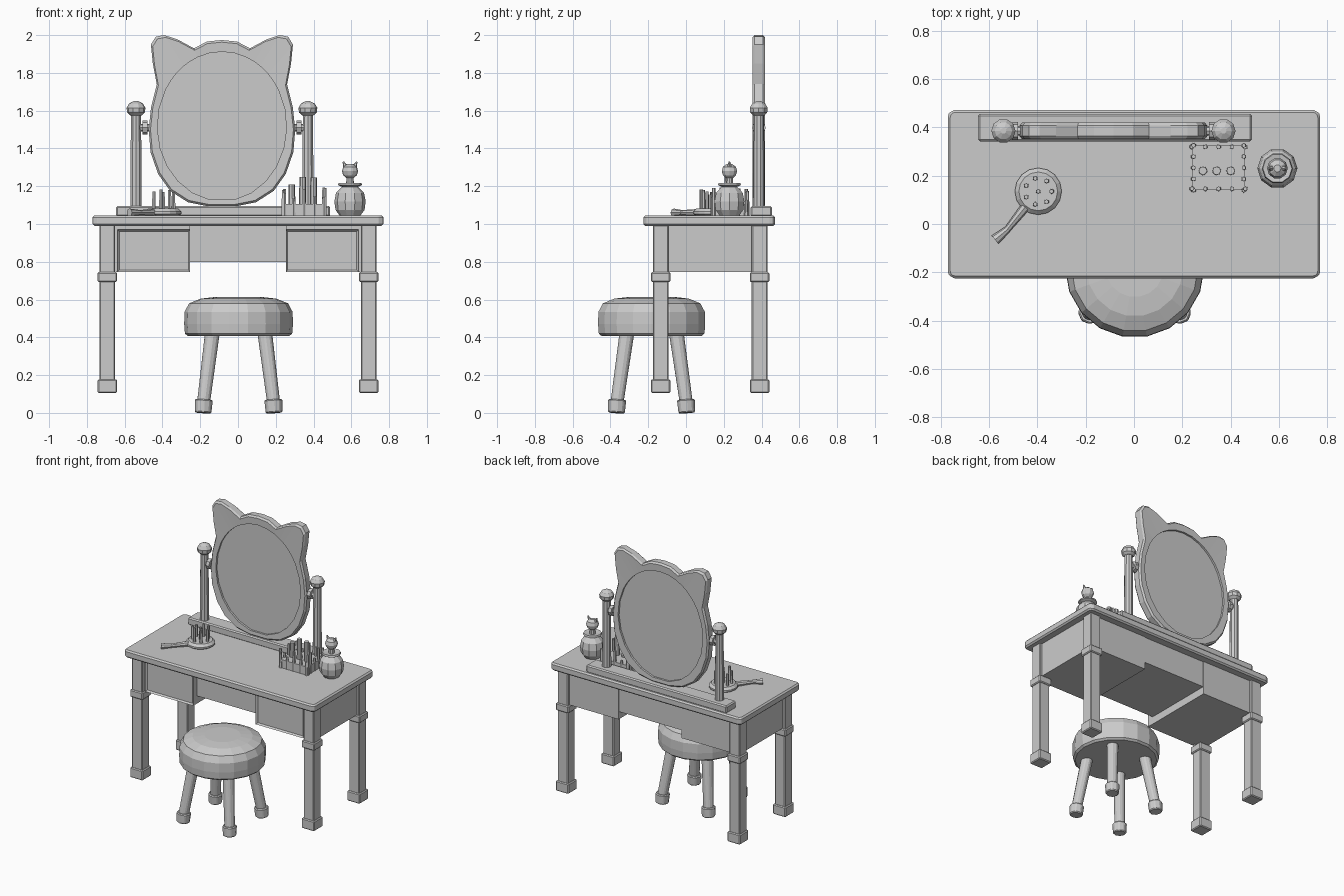
import bpy, bmesh, math, random
from mathutils import Vector

if "Cube" in bpy.data.objects:
    bpy.data.objects.remove(bpy.data.objects["Cube"])

random.seed(4)


def finish(name, bm, bevel=0, segs=1):
    bmesh.ops.recalc_face_normals(bm, faces=bm.faces[:])
    me = bpy.data.meshes.new(name)
    bm.to_mesh(me)
    bm.free()
    ob = bpy.data.objects.new(name, me)
    bpy.context.collection.objects.link(ob)
    if bevel:
        mod = ob.modifiers.new("bevel", 'BEVEL')
        mod.width, mod.segments, mod.limit_method = bevel, segs, 'ANGLE'
    return ob


def add_box(bm, x0, x1, y0, y1, z0, z1):
    vs = bmesh.ops.create_cube(bm, size=1)["verts"]
    for v in vs:
        v.co = Vector((x1 if v.co.x > 0 else x0, y1 if v.co.y > 0 else y0, z1 if v.co.z > 0 else z0))
    return vs


def box(name, *dims, bevel=0):
    bm = bmesh.new()
    add_box(bm, *dims)
    return finish(name, bm, bevel)


def add_rod(bm, a, b, r1, r2, n=8):
    a, b = Vector(a), Vector(b)
    d = b - a
    m = d.to_track_quat('Z', 'Y').to_matrix().to_4x4()
    m.translation = (a + b) / 2
    bmesh.ops.create_cone(bm, cap_ends=True, segments=n, radius1=r1, radius2=r2, depth=d.length, matrix=m)


def lathe(name, profile, centre, n):
    bm = bmesh.new()
    rings = []
    for r, z in profile:
        rings.append([bm.verts.new((centre[0] + r * math.cos(2 * math.pi * i / n),
                                    centre[1] + r * math.sin(2 * math.pi * i / n), z)) for i in range(n)])
    for a, b in zip(rings, rings[1:]):
        for i in range(n):
            bm.faces.new((a[i], a[(i + 1) % n], b[(i + 1) % n], b[i]))
    bm.faces.new(rings[0])
    bm.faces.new(rings[-1])
    return finish(name, bm)


# Table top with rounded corners
bm = bmesh.new()
add_box(bm, -0.77, 0.77, -0.225, 0.472, 0.99, 1.045)
bmesh.ops.bevel(bm, geom=[e for e in bm.edges if abs((e.verts[0].co - e.verts[1].co).z) > 0.01],
                offset=0.03, segments=3, profile=0.5, affect='EDGES')
finish("table_top", bm, 0.01)

# Table legs with collars and feet
for sx, side in ((-1, "left"), (1, "right")):
    for cy, end in ((-0.134, "front"), (0.39, "back")):
        bm = bmesh.new()
        for h, z0, z1 in ((0.042, 0.14, 0.995), (0.051, 0.105, 0.178), (0.051, 0.692, 0.745)):
            cx = sx * 0.692
            add_box(bm, cx - h, cx + h, cy - h, cy + h, z0, z1)
        finish(f"{end}_{side}_table_leg", bm, 0.006)

    # Drawer case with an inset front
    bm = bmesh.new()
    a, b = sorted((sx * 0.253, sx * 0.715))
    add_box(bm, a, b, -0.135, 0.415, 0.745, 0.995)
    finish(f"{side}_drawer_case", bm)
    bm = bmesh.new()
    a, b = sorted((sx * 0.253, sx * 0.638))
    add_box(bm, a, b, -0.158, -0.13, 0.747, 0.97)
    face = min(bm.faces, key=lambda f: f.calc_center_median().y)
    bmesh.ops.inset_region(bm, faces=[face], thickness=0.014, depth=0)
    bmesh.ops.translate(bm, verts=face.verts[:], vec=(0, 0.012, 0))
    finish(f"{side}_drawer_front", bm)

box("centre_apron", -0.26, 0.26, -0.11, 0.41, 0.80, 0.995)

# Mirror base, posts, caps and pivots
MX, MY = -0.085, 0.385
box("mirror_base", -0.645, 0.488, 0.342, 0.455, 1.04, 1.095, bevel=0.008)
for s, side in ((-1, "left"), (1, "right")):
    px = MX + s * 0.455
    bm = bmesh.new()
    add_rod(bm, (px, MY, 1.09), (px, MY, 1.6), 0.032, 0.028, 10)
    finish(f"{side}_mirror_post", bm)
    lathe(f"{side}_post_cap", [(0.03, 1.575), (0.047, 1.59), (0.05, 1.615), (0.036, 1.638), (0.012, 1.65)], (px, MY), 10)
    bm = bmesh.new()
    add_rod(bm, (px, MY, 1.51), (MX + s * 0.37, MY, 1.51), 0.02, 0.02)
    add_rod(bm, (MX + s * 0.42, MY, 1.51), (MX + s * 0.395, MY, 1.51), 0.037, 0.037)
    finish(f"{side}_mirror_pivot", bm)

# Eared mirror frame: half outline mirrored, bridged to an oval hole
half = [(0.08, 1.966), (0.148, 1.93), (0.237, 1.978), (0.306, 2.0), (0.35, 1.992), (0.376, 1.95),
        (0.366, 1.85), (0.345, 1.74), (0.375, 1.62), (0.388, 1.5), (0.378, 1.38), (0.338, 1.265),
        (0.274, 1.175), (0.18, 1.115), (0.07, 1.093)]
outline = [(0, 1.974)] + half + [(-x, z) for x, z in reversed(half)]
RX, RZ, CZ = 0.342, 0.395, 1.517


def oval(x, z, k=1.0):
    a = math.atan2((z - CZ) / RZ, x / RX)
    return (k * RX * math.cos(a), CZ + k * RZ * math.sin(a))


bm = bmesh.new()
inner = [oval(x, z) for x, z in outline]
mid = [(x * 0.975, CZ + (z - CZ) * 0.975) for x, z in outline]
rings = []
for pts, y in ((inner, -0.032), (mid, -0.034), (outline, -0.022), (outline, 0.022), (mid, 0.034), (inner, 0.032)):
    rings.append([bm.verts.new((MX + x, MY + y, z)) for x, z in pts])
n = len(outline)
for a, b in zip(rings, rings[1:] + rings[:1]):
    for i in range(n):
        bm.faces.new((a[i], a[(i + 1) % n], b[(i + 1) % n], b[i]))
finish("mirror_frame", bm)

# Mirror glass
bm = bmesh.new()
loops = [[bm.verts.new((MX + x * 1.01, MY + y, z)) for x, z in inner] for y in (-0.018, 0.018)]
for loop in loops:
    bm.faces.new(loop)
for i in range(n):
    bm.faces.new((loops[0][i], loops[0][(i + 1) % n], loops[1][(i + 1) % n], loops[1][i]))
finish("mirror_glass", bm)

# Stool cushion and splayed legs
SX, SY = 0.003, -0.182
lathe("stool_seat", [(0.27, 0.408), (0.284, 0.42), (0.288, 0.47), (0.286, 0.535), (0.262, 0.58),
                     (0.2, 0.605), (0.12, 0.614)], (SX, SY), 18)
for sx in (-1, 1):
    for sy in (-1, 1):
        bm = bmesh.new()
        top = Vector((SX + sx * 0.138, SY + sy * 0.13, 0.43))
        foot = Vector((SX + sx * 0.188, SY + sy * 0.186, 0.035))
        add_rod(bm, foot, top, 0.036, 0.041, 8)
        add_rod(bm, foot - Vector((0, 0, 0.035)), foot + Vector((-sx * 0.004, -sy * 0.004, 0.035)), 0.046, 0.05, 8)
        finish(f"stool_leg_{'left' if sx < 0 else 'right'}_{'front' if sy < 0 else 'back'}", bm, 0.006)

# Hairbrush lying on the table, bristles up
BX, BY = -0.396, 0.135
lathe("brush_head", [(0.085, 1.046), (0.097, 1.054), (0.097, 1.066), (0.08, 1.082)], (BX, BY), 16)
bm = bmesh.new()
add_rod(bm, (-0.45, 0.07, 1.06), (-0.53, -0.03, 1.06), 0.02, 0.013)
add_rod(bm, (-0.52, -0.02, 1.06), (-0.575, -0.065, 1.06), 0.014, 0.022)
finish("brush_handle", bm)
bm = bmesh.new()
spots = [(BX, BY)] + [(BX + 0.055 * math.cos(i * math.pi / 3.5), BY + 0.055 * math.sin(i * math.pi / 3.5)) for i in range(7)]
for x, y in spots:
    add_rod(bm, (x, y, 1.07), (x, y, 1.175 + random.uniform(-0.01, 0.01)), 0.011, 0.009, 6)
finish("brush_bristles", bm)

# Cosmetics box with a picket rim and three tubes
X0, X1, Y0, Y1 = 0.24, 0.46, 0.14, 0.325
box("cosmetics_box", X0, X1, Y0, Y1, 1.04, 1.105)
bm = bmesh.new()
for i in range(5):
    t = i / 4
    for x, y in ((X0 + t * (X1 - X0), Y0 + 0.006), (X0 + t * (X1 - X0), Y1 - 0.006),
                 (X0 + 0.006, Y0 + t * (Y1 - Y0)), (X1 - 0.006, Y0 + t * (Y1 - Y0))):
        h = random.uniform(1.12, 1.2)
        add_rod(bm, (x, y, 1.045), (x, y, h), 0.011, 0.009, 6)
finish("box_pickets", bm)
bm = bmesh.new()
for x, h in ((0.285, 1.21), (0.342, 1.25), (0.4, 1.245)):
    add_rod(bm, (x, 0.22, 1.09), (x, 0.22, h), 0.019, 0.017, 8)
finish("cosmetic_tubes", bm)

# Perfume bottle with collar and eared stopper
PX, PY = 0.593, 0.23
lathe("bottle_body", [(0.055, 1.045), (0.077, 1.075), (0.083, 1.12), (0.074, 1.165), (0.045, 1.195), (0.022, 1.2),
                      (0.018, 1.25)], (PX, PY), 10)
lathe("bottle_collar", [(0.04, 1.196), (0.064, 1.206), (0.06, 1.218), (0.025, 1.212)], (PX, PY), 10)
lathe("bottle_stopper", [(0.018, 1.242), (0.036, 1.258), (0.043, 1.28), (0.036, 1.303), (0.015, 1.318)], (PX, PY), 10)
bm = bmesh.new()
for s in (-1, 1):
    add_rod(bm, (PX + s * 0.022, PY, 1.3), (PX + s * 0.036, PY, 1.33), 0.014, 0.004, 6)
finish("stopper_ears", bm)

# Centre the whole arrangement on y
for ob in bpy.context.scene.objects:
    ob.location.y += 0.0
